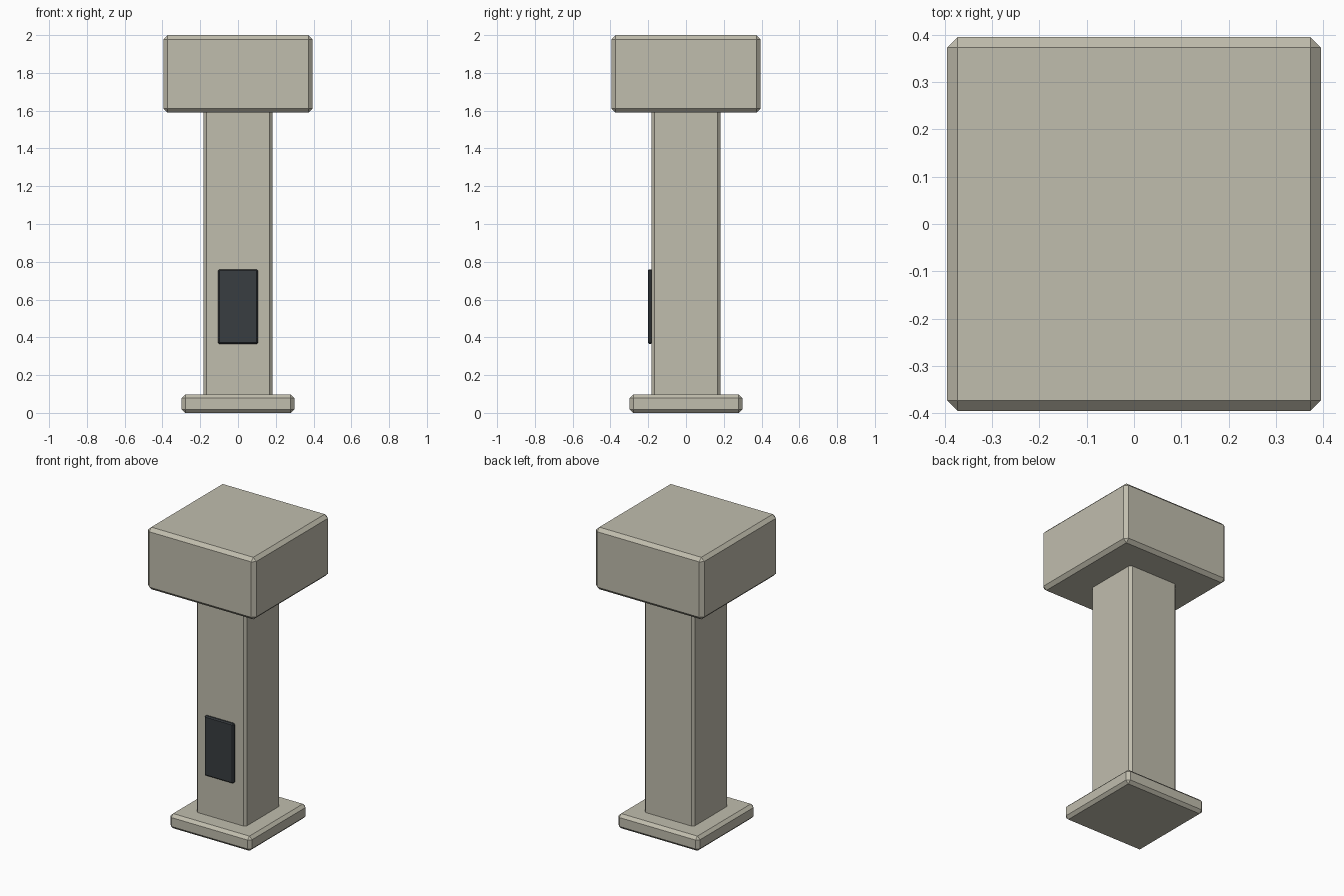
import bpy, bmesh

if "Cube" in bpy.data.objects:
    bpy.data.objects.remove(bpy.data.objects["Cube"])


def material(name, color):
    m = bpy.data.materials.new(name)
    m.diffuse_color = (*color, 1)
    m.use_nodes = True
    m.node_tree.nodes["Principled BSDF"].inputs["Base Color"].default_value = m.diffuse_color
    return m


def chamfered_box(name, lo, hi, chamfer, mat):
    bm = bmesh.new()
    bmesh.ops.create_cube(bm, size=1)
    for v in bm.verts:
        for i in range(3):
            v.co[i] = hi[i] if v.co[i] > 0 else lo[i]
    bmesh.ops.bevel(bm, geom=bm.edges[:], offset=chamfer, segments=1,
                    affect='EDGES', profile=0.5)
    mesh = bpy.data.meshes.new(name)
    bm.to_mesh(mesh)
    bm.free()
    mesh.materials.append(mat)
    obj = bpy.data.objects.new(name, mesh)
    bpy.context.collection.objects.link(obj)
    return obj


def centred_block(name, half, z0, z1, chamfer, mat):
    return chamfered_box(name, (-half, -half, z0), (half, half, z1), chamfer, mat)


stone = material("stone", (0.53, 0.51, 0.42))
dark = material("dark_panel", (0.04, 0.047, 0.052))

# Foot plate, column (ends sunk into its neighbours) and head block
centred_block("base", 0.298, 0.0, 0.097, 0.019, stone)
centred_block("column", 0.183, 0.075, 1.615, 0.016, stone)
centred_block("head", 0.395, 1.59, 2.0, 0.022, stone)

# Access panel on the front of the column
chamfered_box("access_panel", (-0.106, -0.202, 0.365), (0.106, -0.178, 0.76), 0.007, dark)
